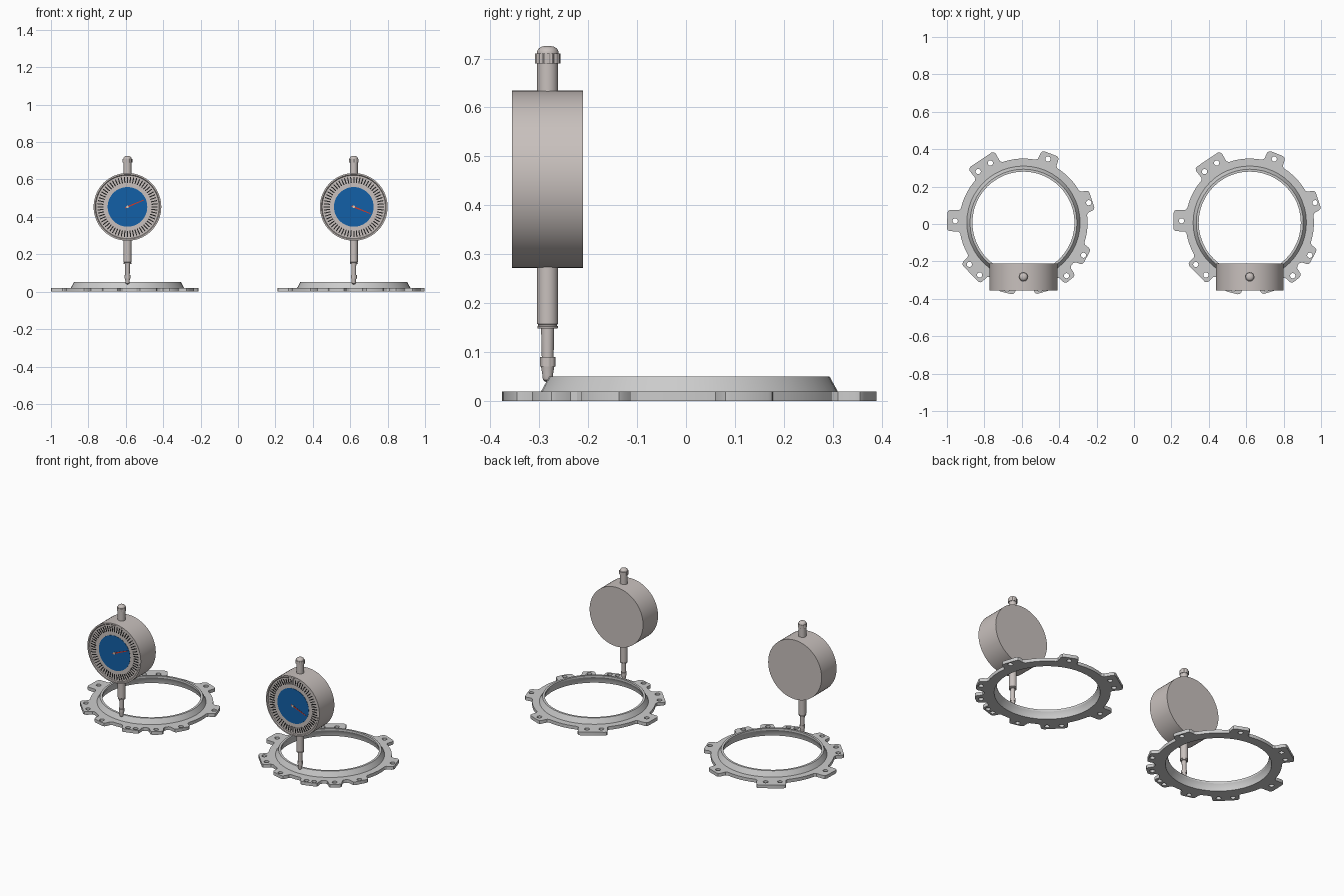
import bpy, bmesh
from math import sin, cos, pi, radians
from mathutils import Matrix, Vector

if "Cube" in bpy.data.objects:
    bpy.data.objects.remove(bpy.data.objects["Cube"])

CY = 0.007           # ring centre in y
GY, GZ = -0.2825, 0.4535   # gauge axis in y, dial centre in z


def material(name, rgb):
    m = bpy.data.materials.new(name)
    m.diffuse_color = (*rgb, 1)
    m.use_nodes = True
    m.node_tree.nodes["Principled BSDF"].inputs["Base Color"].default_value = m.diffuse_color
    return m


STEEL = material("warm_steel", (0.58, 0.53, 0.51))
BLUE = material("dial_blue", (0.006, 0.115, 0.39))
RED = material("needle_red", (0.65, 0.04, 0.02))
BLACK = material("tick_black", (0.015, 0.015, 0.015))
IVORY = material("hub_ivory", (0.7, 0.62, 0.5))


def finish(bm, name, mat=None, matrix=None):
    bmesh.ops.remove_doubles(bm, verts=bm.verts, dist=1e-5)
    bmesh.ops.recalc_face_normals(bm, faces=bm.faces)
    if matrix:
        bm.transform(matrix)
    me = bpy.data.meshes.new(name)
    bm.to_mesh(me)
    bm.free()
    ob = bpy.data.objects.new(name, me)
    bpy.context.collection.objects.link(ob)
    if mat:
        me.materials.append(mat)
    return ob


def lathe(name, profile, matrix, mat=None, n=48, closed=False, knurl=0.0):
    """Spin an (r, z) profile round z; knurl cuts alternate segments inward."""
    bm = bmesh.new()
    cols = []
    for i in range(n):
        a = 2 * pi * i / n
        k = 1 - knurl * (i // 2 % 2)
        cols.append([bm.verts.new((r * k * cos(a), r * k * sin(a), z)) for r, z in profile])
    m = len(profile)
    for i in range(n):
        c, d = cols[i], cols[(i + 1) % n]
        for j in range(m if closed else m - 1):
            k = (j + 1) % m
            bm.faces.new((c[j], d[j], d[k], c[k]))
    bmesh.ops.dissolve_degenerate(bm, edges=bm.edges, dist=1e-6)
    return finish(bm, name, mat, matrix)


# Flange tabs: start angle, end angle, outer radius, bolt hole angles
TABS = [
    (11, 26, 0.388, [17]),
    (62, 75, 0.398, [69]),
    (113, 135, 0.412, [119, 131.5]),
    (171, 185.5, 0.410, [178.5]),
    (214, 234, 0.397, [217.7, 230]),
    (250, 262, 0.388, [256]),
    (280, 294, 0.388, [284, 291]),
    (305, 314, 0.395, [309]),
    (325, 338, 0.387, [331.5]),
]
BASE = 0.343


def polar(r, deg):
    return r * cos(radians(deg)), r * sin(radians(deg))


def flange(name, cx):
    outline = []
    for i, (s, e, r, _) in enumerate(TABS):
        outline += [polar(BASE, s - 4), polar(BASE + 0.008, s - 2.2), polar(r - 0.012, s - 1),
                    polar(r - 0.003, s), polar(r, s + 1.5), polar(r, e - 1.5),
                    polar(r - 0.003, e), polar(r - 0.012, e + 1), polar(BASE + 0.008, e + 2.2)]
        gap0, gap1 = e + 4, TABS[(i + 1) % len(TABS)][0] - 4
        if gap1 < gap0:
            gap1 += 360
        steps = max(1, int((gap1 - gap0) / 5))
        outline += [polar(BASE, gap0 + (gap1 - gap0) * k / steps) for k in range(steps)]
    loops = [outline, [polar(0.298, 360 * k / 48) for k in range(48)]]
    for s, e, r, holes in TABS:
        for h in holes:
            hx, hy = polar(0.365, h)
            loops.append([(hx + 0.014 * cos(2 * pi * k / 16), hy + 0.014 * sin(2 * pi * k / 16))
                          for k in range(16)])
    # filled 2D curve gives the plate with all its holes
    cu = bpy.data.curves.new(name + "_outline", "CURVE")
    cu.dimensions, cu.fill_mode, cu.extrude = "2D", "BOTH", 0.01
    for pts in loops:
        sp = cu.splines.new("POLY")
        sp.points.add(len(pts) - 1)
        for p, (x, y) in zip(sp.points, pts):
            p.co = (x, y, 0, 1)
        sp.use_cyclic_u = True
    tmp = bpy.data.objects.new(name + "_tmp", cu)
    bpy.context.collection.objects.link(tmp)
    bpy.context.view_layer.update()
    me = bpy.data.meshes.new_from_object(tmp.evaluated_get(bpy.context.evaluated_depsgraph_get()))
    bm = bmesh.new()
    bm.from_mesh(me)
    bpy.data.objects.remove(tmp)
    bpy.data.meshes.remove(me)
    finish(bm, name, None, Matrix.Translation((cx, CY, 0.01)))


def bar(bm, r0, r1, w0, w1, deg, z0, z1):
    """Radial tapered bar on the dial face."""
    d = Vector((cos(radians(deg)), sin(radians(deg)), 0))
    s = Vector((-d.y, d.x, 0))
    lo, hi = [[bm.verts.new(d * r + s * w + Vector((0, 0, z)))
               for r, w in ((r0, -w0), (r1, -w1), (r1, w1), (r0, w0))] for z in (z0, z1)]
    bm.faces.new(lo)
    bm.faces.new(hi)
    for i in range(4):
        j = (i + 1) % 4
        bm.faces.new((lo[i], lo[j], hi[j], hi[i]))


def gauge(side, cx, needle_deg):
    # dial frame: local z points to the front (-y)
    dial = Matrix.Translation((cx, 0, GZ)) @ Matrix.Rotation(pi / 2, 4, "X")
    stem = Matrix.Translation((cx, GY, 0))
    lathe(side + "_gauge_body", [(0, .21), (.181, .21), (.181, .355), (.173, .355),
                                 (.169, .350), (0, .350)], dial, STEEL, 64)
    lathe(side + "_dial_disc", [(0, .349), (.106, .349), (.106, .3515), (0, .3515)], dial, BLUE)
    bm = bmesh.new()
    for k in range(60):
        bar(bm, 0.128, 0.161, 0.0028, 0.0028, k * 6, 0.349, 0.3512)
    finish(bm, side + "_dial_ticks", BLACK, dial)
    bm = bmesh.new()
    bar(bm, -0.012, 0.096, 0.004, 0.002, needle_deg, 0.352, 0.3535)
    finish(bm, side + "_needle", RED, dial)
    lathe(side + "_needle_hub", [(0, .351), (.007, .351), (.007, .3545), (0, .3545)],
          dial, IVORY, 16)

    # upper stem and knurled cap
    lathe(side + "_upper_stem", [(0, .62), (.0215, .62), (.0215, .692), (0, .692)],
          stem, STEEL, 32)
    lathe(side + "_cap_knurl", [(0, .69), (.026, .69), (.026, .71), (0, .71)],
          stem, STEEL, 64, knurl=0.06)
    lathe(side + "_cap_dome", [(0, .708), (.022, .708), (.022, .714), (.019, .72),
                               (.013, .724), (.006, .7255), (0, .726)], stem, STEEL, 32)
    # lower sleeve, plunger and contact tip
    lathe(side + "_sleeve", [(0, .29), (.0215, .29), (.0215, .158), (.0195, .157), (.0195, .154),
                             (.0215, .153), (.0205, .149), (0, .149)], stem, STEEL, 32)
    lathe(side + "_plunger", [(0, .152), (.0135, .152), (.012, .088), (0, .088)],
          stem, STEEL, 24)
    lathe(side + "_tip_collar", [(0, .09), (.016, .09), (.016, .071), (0, .071)],
          stem, STEEL, 32, knurl=0.06)
    lathe(side + "_contact_tip", [(0, .073), (.014, .073), (.011, .055), (.011, .049), (.009, .043),
                                  (.005, .040), (0, .039)], stem, STEEL, 24)


for side, cx, angle in (("left", -0.591, 23), ("right", 0.619, -22)):
    flange(side + "_flange", cx)
    # conical collar shell
    lathe(side + "_collar", [(.299, 0), (.303, .02), (.286, .051), (.273, .051), (.273, .040),
                             (.284, .022), (.287, 0)],
          Matrix.Translation((cx, CY, 0)), closed=True)
    gauge(side, cx, angle)

bpy.ops.object.select_all(action="SELECT")
bpy.context.view_layer.objects.active = bpy.context.selected_objects[0]
bpy.ops.object.shade_smooth_by_angle(angle=radians(30))
